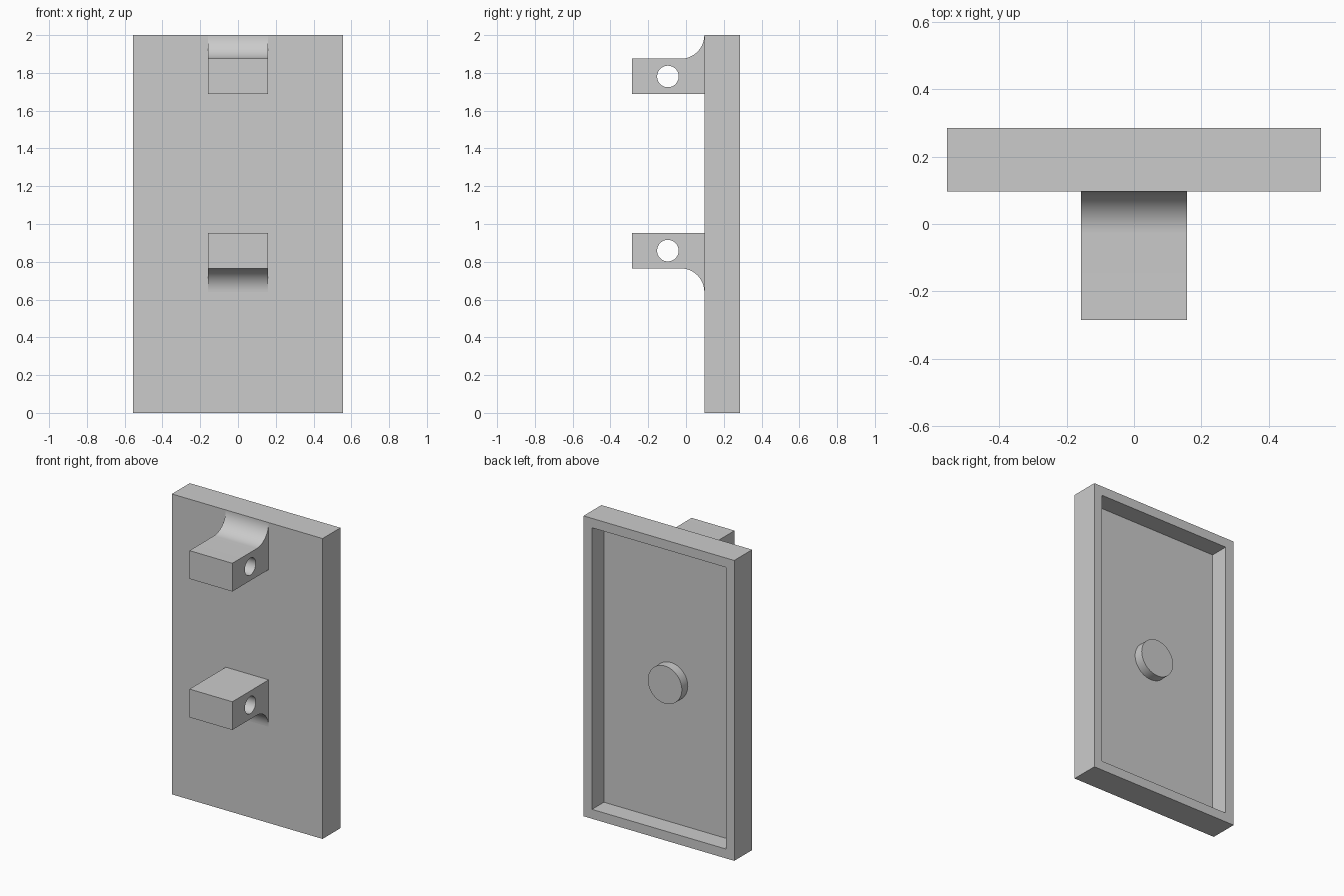
import bpy, bmesh, math
from mathutils import Matrix, Vector

if "Cube" in bpy.data.objects:
    bpy.data.objects.remove(bpy.data.objects["Cube"], do_unlink=True)

grey = bpy.data.materials.new("light grey")
grey.use_nodes = True
COLOUR = (0.6, 0.6, 0.6, 1)
grey.diffuse_color = COLOUR
grey.node_tree.nodes["Principled BSDF"].inputs["Base Color"].default_value = COLOUR

W, H = 0.555, 2.0                 # panel half width, height
FRONT, BACK = 0.097, 0.285        # panel faces in y
RIM, FLOOR = 0.0625, 0.16         # tray rim width, recess floor in y
ARM, FILLET = 0.158, 0.125        # bracket half width, fillet radius


def finish(name, bm):
    bmesh.ops.recalc_face_normals(bm, faces=bm.faces)
    mesh = bpy.data.meshes.new(name)
    bm.to_mesh(mesh)
    bm.free()
    mesh.materials.append(grey)
    obj = bpy.data.objects.new(name, mesh)
    bpy.context.collection.objects.link(obj)
    return obj


def smooth(obj):
    bpy.ops.object.select_all(action='DESELECT')
    obj.select_set(True)
    bpy.context.view_layer.objects.active = obj
    bpy.ops.object.shade_smooth_by_angle(angle=math.radians(30))


def cylinder(name, radius, depth, centre, axis):
    bm = bmesh.new()
    turn = Matrix.Rotation(math.pi / 2, 4, axis)
    bmesh.ops.create_cone(bm, cap_ends=True, segments=64, radius1=radius, radius2=radius,
                          depth=depth, matrix=Matrix.Translation(centre) @ turn)
    return finish(name, bm)


# Panel: a box whose back face is inset and pushed in to make a tray
bm = bmesh.new()
size = Matrix.Diagonal((2 * W, BACK - FRONT, H, 1))
bmesh.ops.create_cube(bm, size=1, matrix=Matrix.Translation((0, (FRONT + BACK) / 2, H / 2)) @ size)
bm.normal_update()
back = max(bm.faces, key=lambda f: f.normal.y)
bmesh.ops.inset_region(bm, faces=[back], thickness=RIM, use_even_offset=True)
walls = bmesh.ops.extrude_discrete_faces(bm, faces=[back])
bmesh.ops.translate(bm, verts=walls["faces"][0].verts, vec=(0, FLOOR - BACK, 0))
finish("panel", bm)

# Round boss in the middle of the tray
smooth(cylinder("boss", 0.125, 0.0645, (0, FLOOR + 0.03025, H / 2), 'X'))


def bracket(name, flat, side):
    """Arm with a fillet on one side (side = 1 above, -1 below) and a cross hole."""
    thick = 0.188
    edge = flat + side * thick
    points = [(FRONT, flat), (-BACK, flat), (-BACK, edge)]
    for i in range(17):
        a = math.pi / 2 * i / 16
        points.append((FRONT - FILLET + FILLET * math.sin(a),
                       edge + side * FILLET * (1 - math.cos(a))))
    bm = bmesh.new()
    face = bm.faces.new([bm.verts.new((-ARM, y, z)) for y, z in points])
    ext = bmesh.ops.extrude_face_region(bm, geom=[face])["geom"]
    bmesh.ops.translate(bm, vec=(2 * ARM, 0, 0),
                        verts=[v for v in ext if isinstance(v, bmesh.types.BMVert)])
    obj = finish(name, bm)

    # Drill the pin hole
    drill = cylinder("drill", 0.057, 1, Vector((0, -0.096, flat + side * thick / 2)), 'Y')
    cut = obj.modifiers.new("pin_hole", 'BOOLEAN')
    cut.operation, cut.solver, cut.object = 'DIFFERENCE', 'EXACT', drill
    bpy.context.view_layer.objects.active = obj
    bpy.ops.object.modifier_apply(modifier=cut.name)
    bpy.data.objects.remove(drill, do_unlink=True)
    smooth(obj)


bracket("upper_bracket", 1.687, 1)
bracket("lower_bracket", 0.953, -1)
